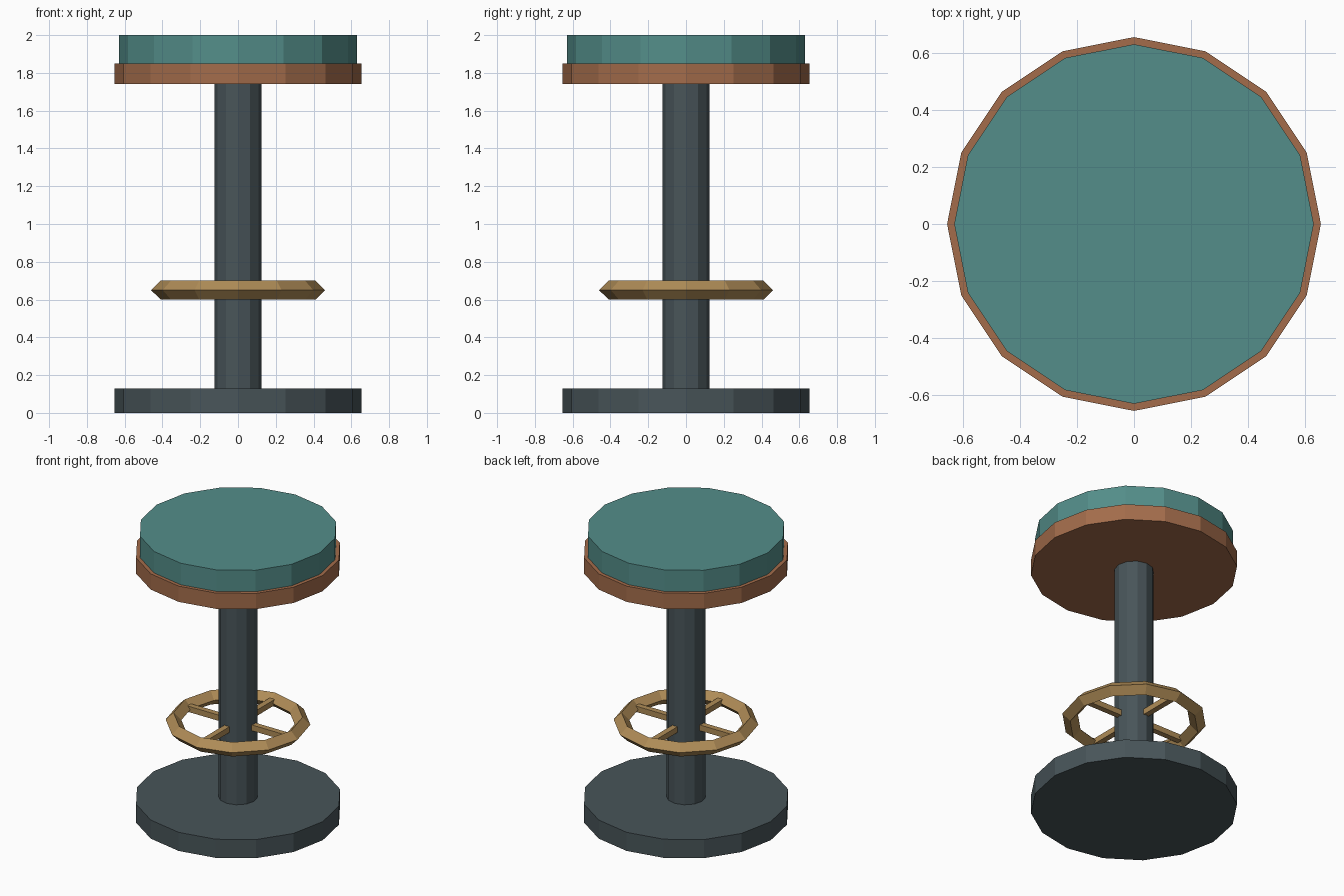
import bpy
import bmesh
from math import cos, sin, pi
from mathutils import Matrix, Vector

if "Cube" in bpy.data.objects:
    bpy.data.objects.remove(bpy.data.objects["Cube"], do_unlink=True)


def material(name, rgb):
    mat = bpy.data.materials.new(name)
    mat.use_nodes = True
    mat.diffuse_color = (*rgb, 1)
    mat.node_tree.nodes["Principled BSDF"].inputs["Base Color"].default_value = (*rgb, 1)
    return mat


teal = material("teal_cushion", (0.088, 0.268, 0.252))
wood = material("warm_wood", (0.366, 0.15, 0.07))
iron = material("dark_iron", (0.065, 0.09, 0.1))
brass = material("brass", (0.43, 0.262, 0.095))


def finish(name, bm, mat):
    bmesh.ops.recalc_face_normals(bm, faces=bm.faces)
    mesh = bpy.data.meshes.new(name)
    bm.to_mesh(mesh)
    bm.free()
    mesh.materials.append(mat)
    obj = bpy.data.objects.new(name, mesh)
    bpy.context.collection.objects.link(obj)
    return obj


def disc(name, radius, bottom, top, sides, mat):
    bm = bmesh.new()
    bmesh.ops.create_cone(bm, cap_ends=True, segments=sides, radius1=radius,
                          radius2=radius, depth=top - bottom,
                          matrix=Matrix.Translation((0, 0, (bottom + top) / 2)))
    return finish(name, bm, mat)


def diamond_ring(name, major, minor, height, sides, mat):
    bm = bmesh.new()
    loops = []
    for i in range(sides):
        a = 2 * pi * i / sides
        loops.append([bm.verts.new((cos(a) * (major + minor * cos(b)),
                                    sin(a) * (major + minor * cos(b)),
                                    height + minor * sin(b)))
                      for b in (k * pi / 2 for k in range(4))])
    for i, here in enumerate(loops):
        after = loops[(i + 1) % sides]
        for k in range(4):
            n = (k + 1) % 4
            bm.faces.new((here[k], after[k], after[n], here[n]))
    return finish(name, bm, mat)


def spoke(name, inner, outer, thickness, height, angle, mat):
    bm = bmesh.new()
    bmesh.ops.create_cube(bm, size=1)
    bmesh.ops.scale(bm, verts=bm.verts, vec=(outer - inner, thickness, thickness))
    bmesh.ops.translate(bm, verts=bm.verts, vec=Vector(((inner + outer) / 2, 0, height)))
    bmesh.ops.rotate(bm, verts=bm.verts, matrix=Matrix.Rotation(angle, 3, "Z"))
    return finish(name, bm, mat)


# Base and column
disc("base", 0.655, 0, 0.13, 16, iron)
disc("column", 0.125, 0.13, 1.74, 12, iron)

# Seat
disc("seat_rim", 0.655, 1.74, 1.85, 16, wood)
disc("seat_cushion", 0.63, 1.85, 2.0, 16, teal)

# Footrest ring with four spokes
diamond_ring("footrest_ring", 0.41, 0.05, 0.65, 12, brass)
for i, side in enumerate(("left", "back", "right", "front")):
    spoke("footrest_spoke_" + side, 0.11, 0.385, 0.04, 0.65, i * pi / 2, brass)
